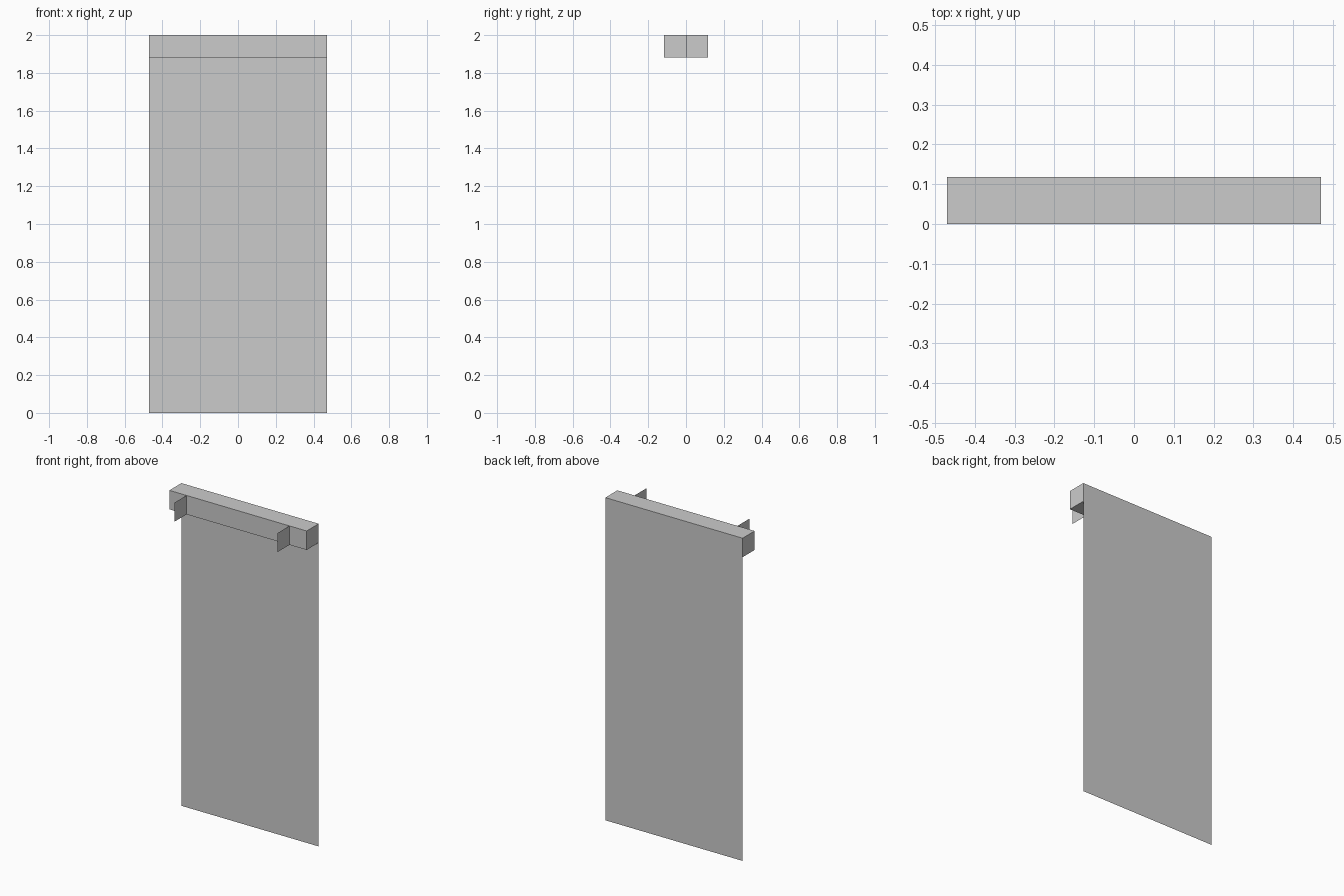
import bpy
import bmesh

if "Cube" in bpy.data.objects:
    bpy.data.objects.remove(bpy.data.objects["Cube"])

U = 2 / 17            # one grid unit of the model
HALF = 4 * U          # half width
TOP, RAIL_Z = 2.0, 2.0 - U


def make_object(name, bm):
    mesh = bpy.data.meshes.new(name)
    bm.to_mesh(mesh)
    bm.free()
    obj = bpy.data.objects.new(name, mesh)
    bpy.context.collection.objects.link(obj)
    return obj


def sheet(name, corners):
    bm = bmesh.new()
    bm.faces.new([bm.verts.new(c) for c in corners])
    return make_object(name, bm)


# hanging cloth: single thin sheet along the back, closing the rail's back side
sheet("hanging_cloth", [(HALF, U, 0), (-HALF, U, 0), (-HALF, U, TOP), (HALF, U, TOP)])

# top rail: box whose back is formed by the cloth
bm = bmesh.new()
bmesh.ops.create_cube(bm, size=1)
for v in bm.verts:
    v.co.x *= 2 * HALF
    v.co.y = (v.co.y + 0.5) * U
    v.co.z = RAIL_Z + (v.co.z + 0.5) * U
bm.normal_update()
bmesh.ops.delete(bm, geom=[f for f in bm.faces if f.normal.y > 0.5], context='FACES_ONLY')
make_object("top_rail", bm)

# two thin brackets standing out from the front of the rail
for side, x in (("left", -3 * U), ("right", 3 * U)):
    sheet(side + "_bracket", [(x, -U, RAIL_Z), (x, 0, RAIL_Z), (x, 0, TOP), (x, -U, TOP)])
